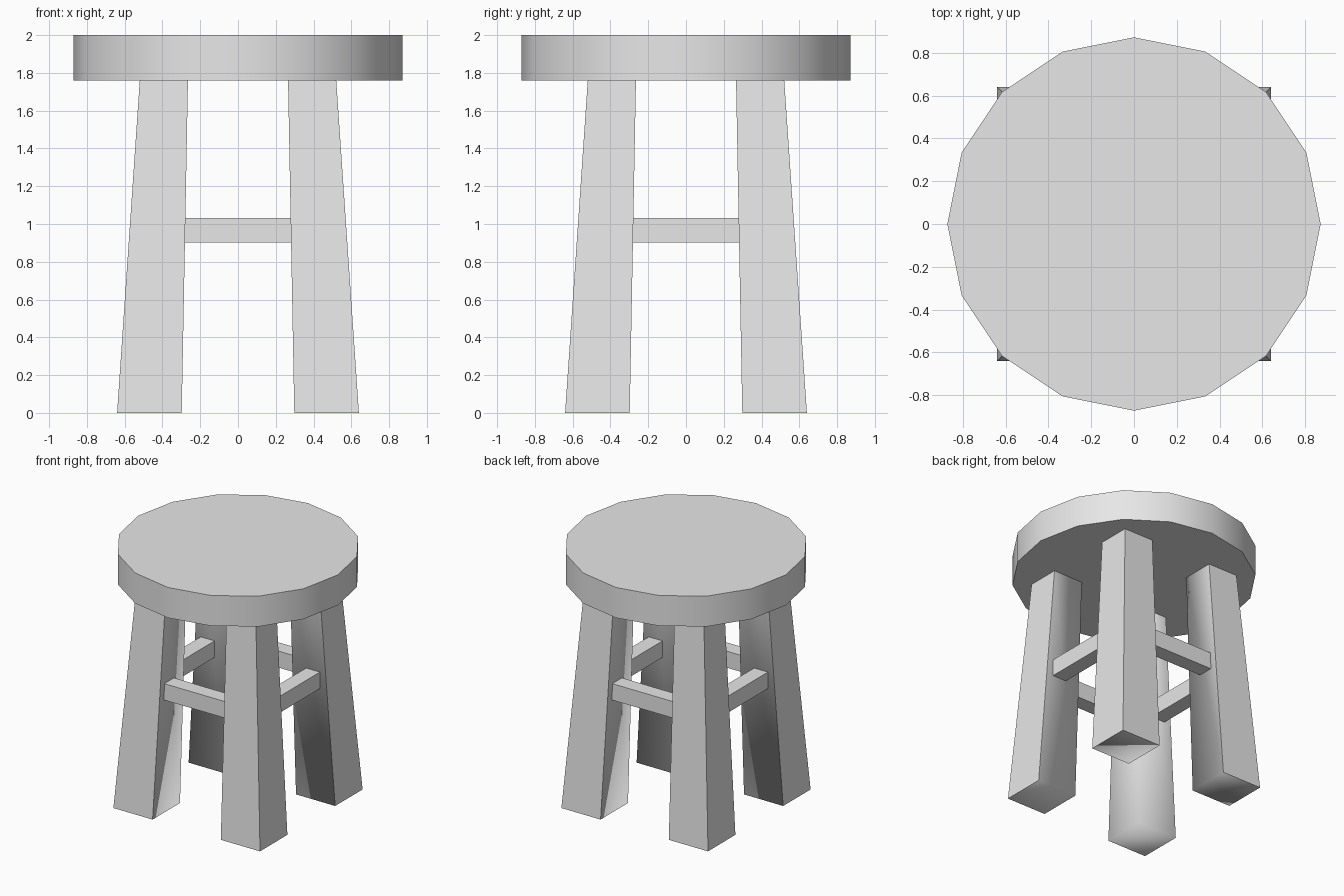
import bpy, bmesh, math
from mathutils import Matrix

if "Cube" in bpy.data.objects:
    bpy.data.objects.remove(bpy.data.objects["Cube"], do_unlink=True)

SEAT_Z, SEAT_TOP, SEAT_R = 1.76, 2.0, 0.872

grey = bpy.data.materials.new("light_grey")
grey.use_nodes = True
grey.diffuse_color = (0.8, 0.8, 0.8, 1)
grey.node_tree.nodes["Principled BSDF"].inputs["Base Color"].default_value = (0.8, 0.8, 0.8, 1)


def make_object(name, bm):
    bmesh.ops.recalc_face_normals(bm, faces=bm.faces)
    mesh = bpy.data.meshes.new(name)
    bm.to_mesh(mesh)
    bm.free()
    mesh.materials.append(grey)
    obj = bpy.data.objects.new(name, mesh)
    bpy.context.collection.objects.link(obj)
    return obj


# Seat: sixteen-sided disc with a smooth rim and crisp cap edges
bm = bmesh.new()
bmesh.ops.create_cone(bm, cap_ends=True, segments=16, radius1=SEAT_R, radius2=SEAT_R,
                      depth=SEAT_TOP - SEAT_Z,
                      matrix=Matrix.Translation((0, 0, (SEAT_TOP + SEAT_Z) / 2)))
for f in bm.faces:
    f.smooth = len(f.verts) == 4
for e in bm.edges:
    e.smooth = all(f.smooth for f in e.link_faces)
make_object("seat", bm)


# Legs: square tapered posts, crisp outside, soft on the inner faces and foot
def make_leg(name, sx, sy):
    bm = bmesh.new()
    bmesh.ops.create_cube(bm, size=2)
    outer = [f for f in bm.faces
             if f.normal.x * sx > 0.5 or f.normal.y * sy > 0.5 or f.normal.z > 0.5]
    for f in bm.faces:
        f.smooth = True
    for f in outer:
        for e in f.edges:
            e.smooth = False
    for v in bm.verts:
        top = v.co.z > 0
        near, far = (0.265, 0.52) if top else (0.298, 0.64)
        v.co.x = sx * (far if v.co.x * sx > 0 else near)
        v.co.y = sy * (far if v.co.y * sy > 0 else near)
        v.co.z = SEAT_Z if top else 0
    make_object(name, bm)


for sx, side in ((1, "left"), (-1, "right")):
    for sy, end in ((-1, "front"), (1, "back")):
        make_leg(f"{end}_{side}_leg", sx, sy)

# Stretchers: one bar between each pair of neighbouring legs
for i, side in enumerate(("front", "left", "back", "right")):
    bm = bmesh.new()
    bmesh.ops.create_cube(bm, size=1)
    bmesh.ops.scale(bm, vec=(0.565, 0.12, 0.13), verts=bm.verts)
    bmesh.ops.translate(bm, vec=(0, -0.46, 0.967), verts=bm.verts)
    bmesh.ops.rotate(bm, cent=(0, 0, 0), verts=bm.verts,
                     matrix=Matrix.Rotation(i * math.pi / 2, 3, "Z"))
    make_object(f"{side}_stretcher", bm)
